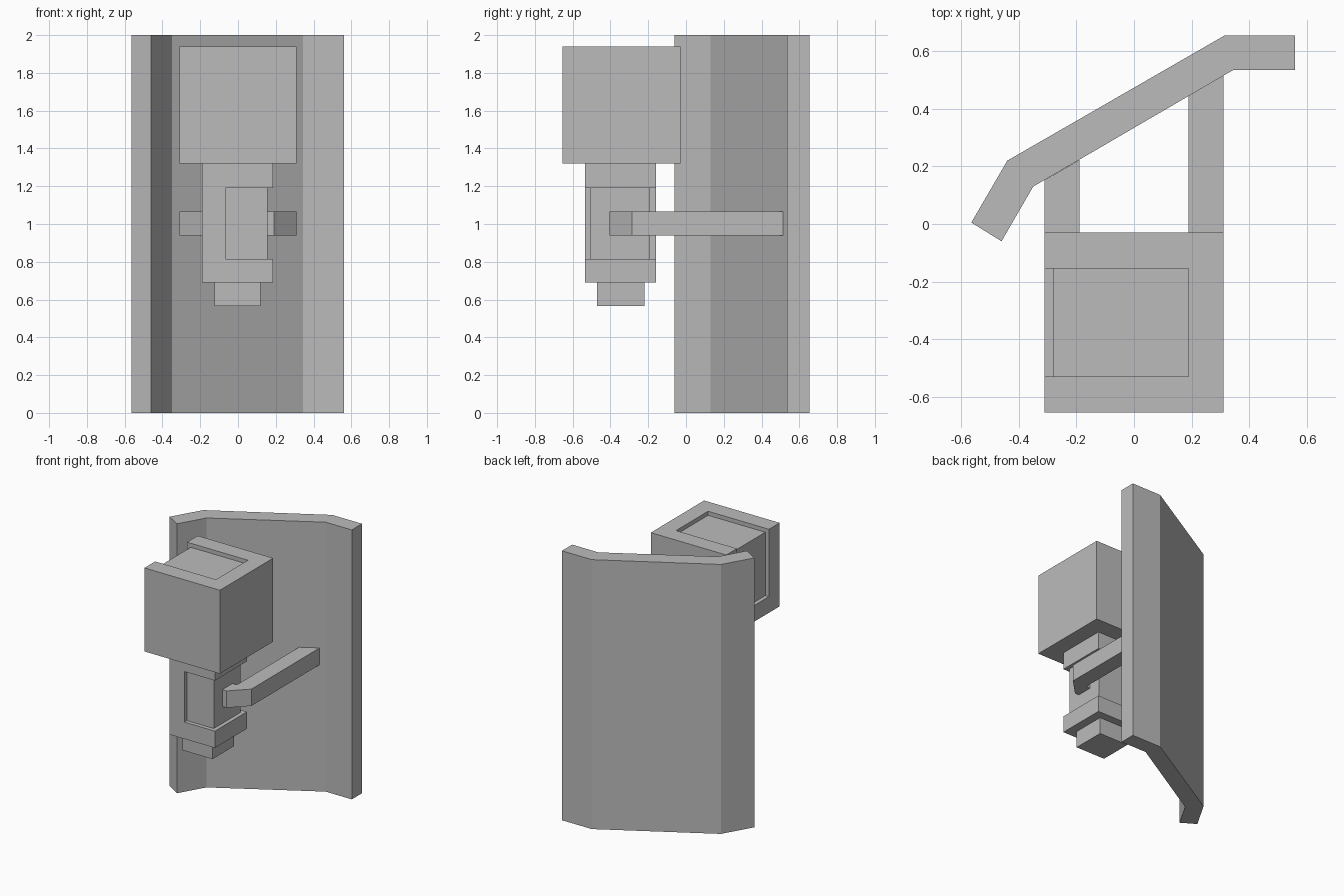
import bpy
import bmesh
from mathutils import Vector

if "Cube" in bpy.data.objects:
    bpy.data.objects.remove(bpy.data.objects["Cube"], do_unlink=True)

# One plain grey for every part
GREY = (0.5, 0.5, 0.5, 1.0)
grey = bpy.data.materials.new("light_grey")
grey.use_nodes = True
grey.diffuse_color = GREY
grey.node_tree.nodes["Principled BSDF"].inputs["Base Color"].default_value = GREY


def extrude(name, profile, offset):
    """Flat-faced prism: a 3D outline pushed along an offset."""
    bm = bmesh.new()
    face = bm.faces.new([bm.verts.new(p) for p in profile])
    top = bmesh.ops.extrude_face_region(bm, geom=[face])["geom"]
    bmesh.ops.translate(bm, vec=Vector(offset),
                        verts=[v for v in top if isinstance(v, bmesh.types.BMVert)])
    bmesh.ops.recalc_face_normals(bm, faces=bm.faces)
    mesh = bpy.data.meshes.new(name)
    bm.to_mesh(mesh)
    bm.free()
    mesh.materials.append(grey)
    obj = bpy.data.objects.new(name, mesh)
    bpy.context.collection.objects.link(obj)
    return obj


def box(name, xs, ys, zs):
    (x0, x1), (y0, y1), (z0, z1) = xs, ys, zs
    base = [(x0, y0, z0), (x1, y0, z0), (x1, y1, z0), (x0, y1, z0)]
    return extrude(name, base, (0, 0, z1 - z0))


# Tall bent shield behind
shield = [(-0.565, 0.005), (-0.46, -0.06), (-0.35, 0.13), (0.345, 0.535),
          (0.56, 0.535), (0.56, 0.655), (0.315, 0.655), (-0.44, 0.22)]
extrude("shield", [(x, y, 0) for x, y in shield], (0, 0, 2))

# Large housing with a channel open to the top and the right side
housing = box("upper_housing", (-0.31, 0.31), (-0.655, -0.03), (1.32, 1.94))
cutter = box("channel_cutter", (-0.5, 0.19), (-0.53, -0.155), (1.44, 2.1))
cutter.hide_render = True
cut = housing.modifiers.new("channel", 'BOOLEAN')
cut.operation = 'DIFFERENCE'
cut.solver = 'EXACT'
cut.object = cutter
bpy.context.view_layer.objects.active = housing
bpy.ops.object.modifier_apply(modifier=cut.name)
bpy.data.objects.remove(cutter, do_unlink=True)

# Core filling the channel, slightly sunk
box("housing_core", (-0.28, 0.19), (-0.53, -0.155), (1.44, 1.91))

# Neck with a C-shaped frame, its core and the plug below
frame = [(-0.19, 0.69), (0.185, 0.69), (0.185, 0.815), (-0.065, 0.815),
         (-0.065, 1.19), (0.185, 1.19), (0.185, 1.32), (-0.19, 1.32)]
extrude("neck_frame", [(x, -0.535, z) for x, z in frame], (0, 0.375, 0))
box("neck_core", (-0.065, 0.155), (-0.505, -0.19), (0.815, 1.19))
box("bottom_plug", (-0.125, 0.12), (-0.47, -0.22), (0.565, 0.69))

# Arms joining the neck to the shield, with a chamfered elbow
for name, side, inner_end, outer_end in (("left_arm", 1, 0.45, 0.515),
                                         ("right_arm", -1, 0.222, 0.153)):
    arm = [(0.15, -0.405), (0.19, -0.405), (0.31, -0.285), (0.31, outer_end),
           (0.19, inner_end), (0.19, -0.285), (0.15, -0.285)]
    extrude(name, [(side * x, y, 0.94) for x, y in arm], (0, 0, 0.125))
